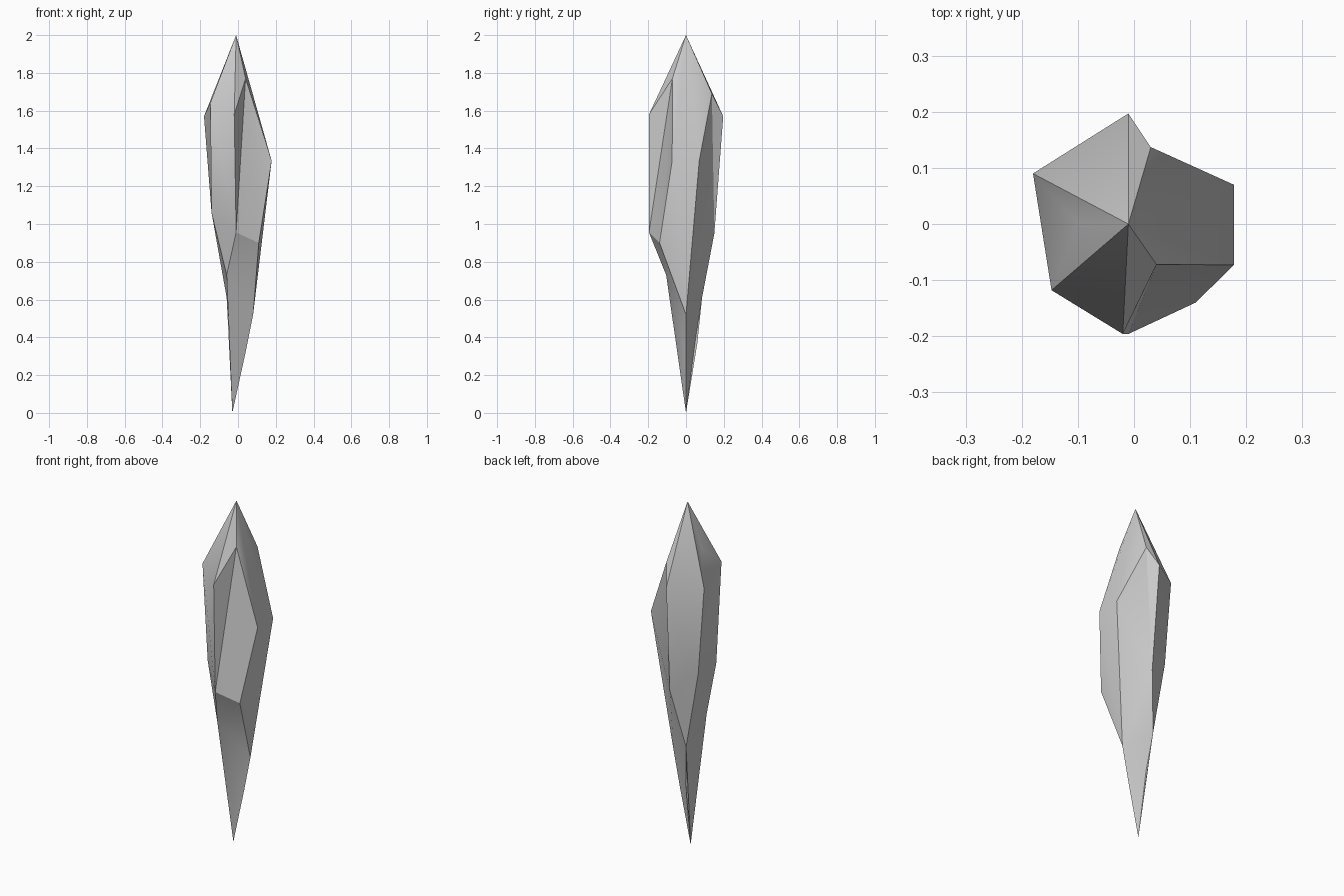
import bpy, bmesh

if "Cube" in bpy.data.objects:
    bpy.data.objects.remove(bpy.data.objects["Cube"])

# Corners of the cut crystal, by letter
corner = {
    # tip and the three crown notches
    "T": (-0.01, 0, 2.0), "A": (0.04, -0.072, 1.77), "F": (0.03, 0.137, 1.69), "W": (-0.1, 0.003, 1.75),
    # shoulder ring
    "B": (-0.02, -0.196, 1.58), "C": (-0.147, -0.118, 1.64), "D": (-0.18, 0.09, 1.57),
    "E": (-0.01, 0.197, 1.57), "G": (0.178, 0.07, 1.335), "H": (0.178, -0.073, 1.335),
    # waist ring
    "I": (-0.01, -0.196, 0.955), "J": (0.11, -0.14, 0.9), "N": (0, 0.15, 0.95),
    "O": (-0.14, 0.087, 1.06), "P": (-0.14, -0.08, 1.06),
    # lower notches and point
    "K": (-0.06, -0.105, 0.73), "Q": (-0.06, 0.085, 0.61), "M": (0.08, 0, 0.52),
    "R": (0.04, 0, 0.32), "S": (-0.04, 0.06, 0.37), "Z": (-0.03, 0, 0),
}
# Cut facets, each fanned from its first corner
facets = ["TABCW", "TAHGF", "TFEDW",                # crown
          "ABIJH", "IKPCB", "OQNED", "HGMJ",        # front, front left, back left, right
          "WCD", "CPOD", "PKQO", "KZSQ",            # left
          "NEFGMQ", "ZSQMR",                        # back
          "KIJMRZ"]                                 # lower front

bm = bmesh.new()
vert = {name: bm.verts.new(co) for name, co in corner.items()}
for f in facets:
    for a, b in zip(f[1:], f[2:]):
        bm.faces.new((vert[f[0]], vert[a], vert[b]))
bmesh.ops.recalc_face_normals(bm, faces=bm.faces[:])
mesh = bpy.data.meshes.new("crystal_shard")
bm.to_mesh(mesh)
bm.free()
shard = bpy.data.objects.new("crystal_shard", mesh)
bpy.context.collection.objects.link(shard)

# Soften shallow creases, keep facet edges sharp
bpy.context.view_layer.objects.active = shard
shard.select_set(True)
bpy.ops.object.shade_smooth_by_angle(angle=0.52)
